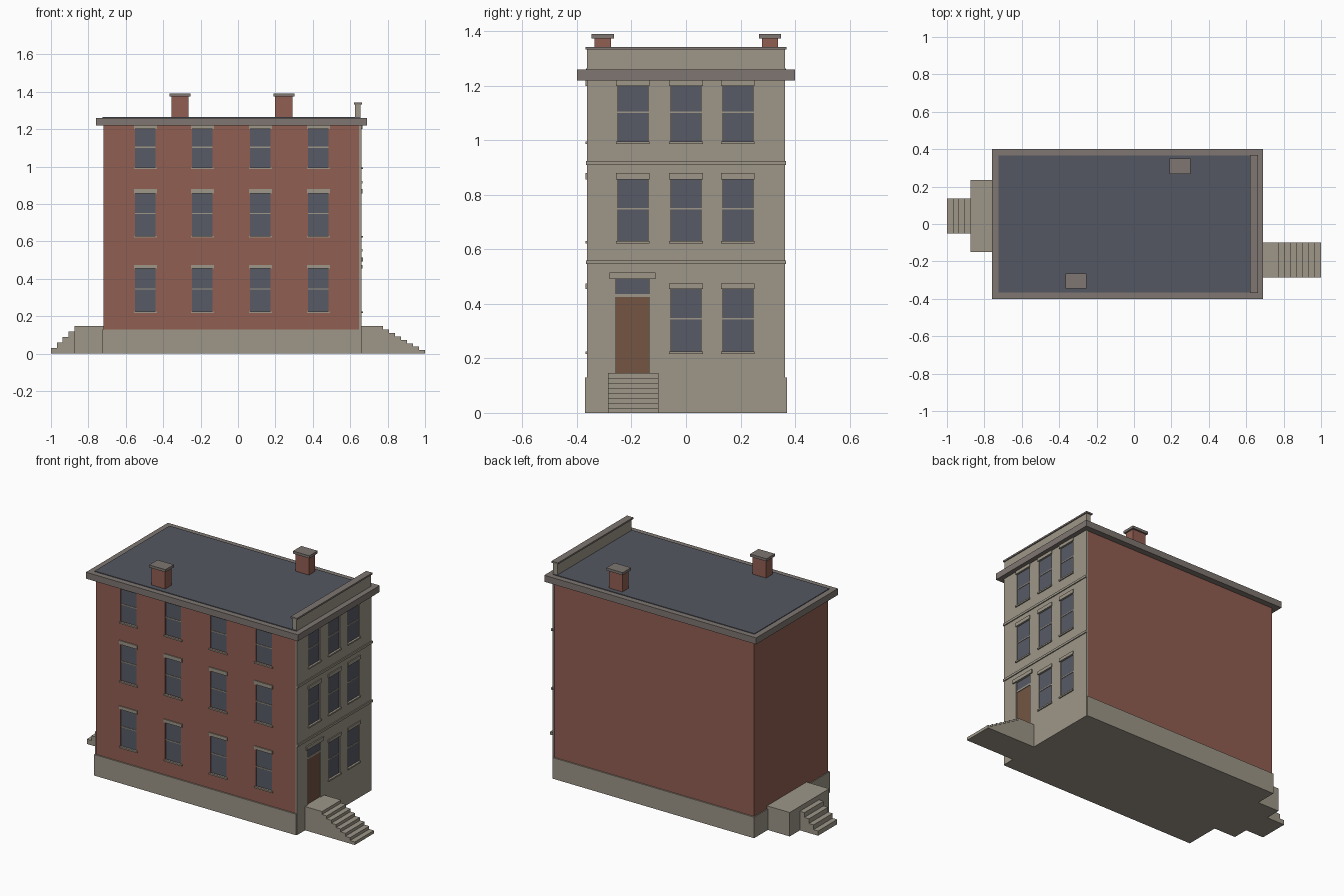
import bpy
import bmesh

cube = bpy.data.objects.get("Cube")
if cube:
    bpy.data.objects.remove(cube, do_unlink=True)


def material(name, r, g, b):
    """Flat material from display (0-255) channel values."""
    colour = [(c / 255 / 12.92 if c < 11 else ((c / 255 + 0.055) / 1.055) ** 2.4) for c in (r, g, b)] + [1]
    m = bpy.data.materials.new(name)
    m.use_nodes = True
    m.diffuse_color = colour
    bsdf = m.node_tree.nodes["Principled BSDF"]
    bsdf.inputs["Base Color"].default_value = colour
    bsdf.inputs["Roughness"].default_value = 0.9
    return m


BRICK = material("red brick", 145, 94, 81)
STONE = material("pale stone", 157, 150, 136)
TRIM = material("grey cornice", 126, 118, 113)
SLATE = material("dark slate", 84, 87, 97)
GLASS = material("window glass", 88, 91, 102)
WOOD = material("brown door", 115, 85, 66)


def mesh_object(name, bm, mat):
    bmesh.ops.recalc_face_normals(bm, faces=bm.faces)
    mesh = bpy.data.meshes.new(name)
    bm.to_mesh(mesh)
    bm.free()
    ob = bpy.data.objects.new(name, mesh)
    bpy.context.collection.objects.link(ob)
    if mat:
        mesh.materials.append(mat)
    return ob


def add_box(bm, x, y, z):
    verts = bmesh.ops.create_cube(bm, size=1)["verts"]
    for v in verts:
        v.co = [(a + b) / 2 + c * (b - a) for c, (a, b) in zip(v.co, (x, y, z))]


def box(name, x, y, z, mat):
    bm = bmesh.new()
    add_box(bm, x, y, z)
    return mesh_object(name, bm, mat)


FRONT, RIGHT = -0.362, 0.66     # wall planes


def on_wall(side, u, depth, z):
    """Turn (along wall, outward, up) ranges into x, y, z ranges."""
    if side == "front":
        return u, (FRONT - depth[1], FRONT - depth[0]), z
    return (RIGHT + depth[0], RIGHT + depth[1]), u, z


def wall_box(name, side, u, depth, z, mat):
    return box(name, *on_wall(side, u, depth, z), mat)


def steps(name, x_start, direction, run, count, height, y, landing):
    """Landing followed by descending steps, as one extruded side profile."""
    rise = height / (count + 1)
    x = x_start + direction * landing
    pts = [(x_start, 0), (x_start, height), (x, height)]
    for i in range(1, count + 1):
        pts += [(x, height - i * rise)]
        x += direction * run
        pts += [(x, height - i * rise)]
    pts.append((x, 0))
    bm = bmesh.new()
    face = bm.faces.new([bm.verts.new((px, y[0], pz)) for px, pz in pts])
    ext = bmesh.ops.extrude_face_region(bm, geom=[face])["geom"]
    bmesh.ops.translate(bm, vec=(0, y[1] - y[0], 0),
                        verts=[g for g in ext if isinstance(g, bmesh.types.BMVert)])
    return mesh_object(name, bm, STONE)


# Walls, plinth and stone facade
walls = box("brick_walls", (-0.72, 0.65), (FRONT, 0.362), (0.1, 1.235), BRICK)
box("plinth", (-0.725, 0.655), (-0.37, 0.37), (0, 0.13), STONE)
facade = box("stone_facade", (0.648, RIGHT), (-0.364, 0.364), (0, 1.235), STONE)

# Windows: recess, glass, middle bar, sill and lintel
cut = bmesh.new()
RECESS = (-0.008, 0.02)
levels = [(0.225, 0.455, 0.475), (0.63, 0.857, 0.88), (0.995, 1.2, 1.219)]
columns = {"front": (-0.495, -0.19, 0.12, 0.43), "right": (-0.195, 0, 0.19)}
for side, centres in columns.items():
    for level, (bottom, top, lintel_top) in enumerate(levels):
        for i, c in enumerate(centres):
            if side == "right" and level == 0 and i == 0:
                continue    # the entrance takes this bay
            tag = f"{side}_{level}_{i}"
            u, wide = (c - 0.055, c + 0.055), (c - 0.062, c + 0.062)
            mid = (bottom + top) / 2 + 0.006
            add_box(cut, *on_wall(side, u, RECESS, (bottom, top)))
            wall_box("window_glass_" + tag, side, u, (-0.011, -0.006), (bottom, top), GLASS)
            wall_box("window_bar_" + tag, side, u, (-0.007, -0.003), (mid - 0.003, mid + 0.003), STONE)
            wall_box("window_sill_" + tag, side, wide, (-0.008, 0.007), (bottom - 0.009, bottom), STONE)
            wall_box("window_lintel_" + tag, side, wide, (-0.008, 0.006), (top, lintel_top), STONE)

# Entrance with transom light
door_y = (-0.257, -0.135)
add_box(cut, *on_wall("right", door_y, RECESS, (0.147, 0.492)))
wall_box("front_door", "right", door_y, (-0.011, -0.006), (0.147, 0.426), WOOD)
wall_box("door_bar", "right", door_y, (-0.011, -0.002), (0.426, 0.437), STONE)
wall_box("transom_glass", "right", door_y, (-0.011, -0.006), (0.437, 0.492), GLASS)
wall_box("door_lintel", "right", (-0.28, -0.112), (-0.008, 0.008), (0.492, 0.515), STONE)

# Cut the recesses
cutter = mesh_object("opening_cutter", cut, None)
cutter.hide_render = True
for ob in (walls, facade):
    mod = ob.modifiers.new("openings", "BOOLEAN")
    mod.operation = "DIFFERENCE"
    mod.solver = "EXACT"
    mod.object = cutter
    bpy.context.view_layer.objects.active = ob
    bpy.ops.object.modifier_apply(modifier=mod.name)
bpy.data.objects.remove(cutter, do_unlink=True)

# String courses across the facade
for i, z in enumerate((0.546, 0.91)):
    wall_box(f"string_course_{i}", "right", (-0.367, 0.367), (-0.005, 0.006), (z, z + 0.014), STONE)

# Cornice, roof and parapet
box("cornice", (-0.76, 0.69), (-0.4, 0.4), (1.22, 1.26), TRIM)
box("roof", (-0.725, 0.655), (-0.366, 0.366), (1.25, 1.264), SLATE)
box("parapet", (0.626, 0.656), (-0.363, 0.363), (1.25, 1.335), STONE)
box("parapet_cap", (0.619, 0.662), (-0.369, 0.369), (1.333, 1.343), TRIM)

# Chimneys
for name, x, y in (("front", -0.31, -0.305), ("back", 0.245, 0.308)):
    box(name + "_chimney", (x - 0.046, x + 0.046), (y - 0.03, y + 0.03), (1.25, 1.376), BRICK)
    box(name + "_chimney_cap", (x - 0.056, x + 0.056), (y - 0.041, y + 0.041), (1.374, 1.39), TRIM)

# Entrance stairs, side landing and its stairs
steps("entrance_stairs", 0.655, 1, 0.032, 7, 0.147, (-0.287, -0.1), 0.121)
box("side_landing", (-0.875, -0.72), (-0.15, 0.236), (0, 0.148), STONE)
steps("side_stairs", -0.87, -1, 0.03125, 4, 0.147, (-0.05, 0.137), 0.005)
